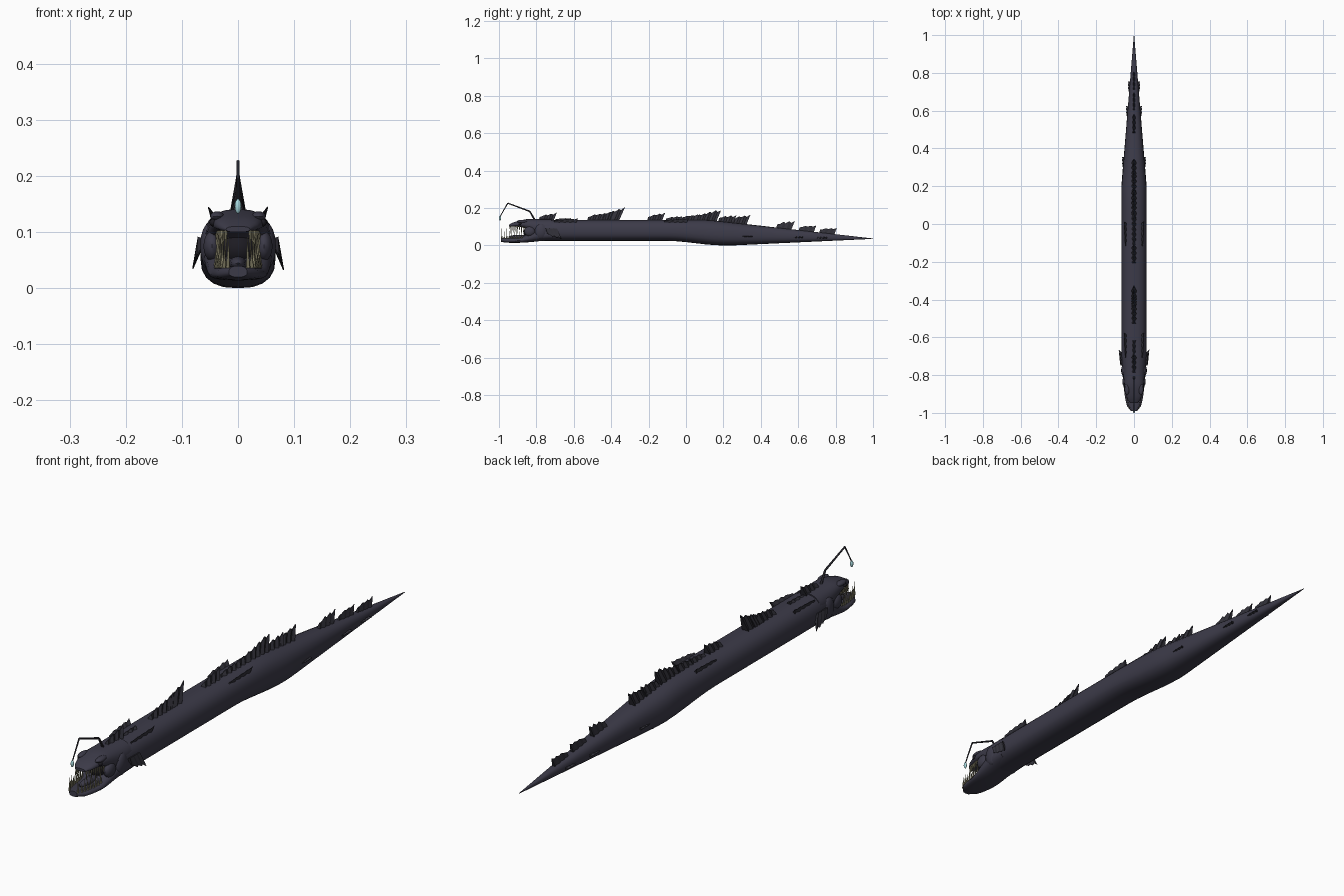
import bpy, bmesh, math, random
from mathutils import Vector, Matrix

random.seed(4)
cube = bpy.data.objects.get("Cube")
if cube:
    bpy.data.objects.remove(cube, do_unlink=True)


def material(name, red, green, blue):
    mat = bpy.data.materials.new(name)
    mat.use_nodes = True
    colour = (red, green, blue, 1)
    mat.diffuse_color = colour
    mat.node_tree.nodes["Principled BSDF"].inputs["Base Color"].default_value = colour
    return mat


skin = material("dark slate skin", 0.045, 0.043, 0.066)
fin_skin = material("dark fin", 0.032, 0.031, 0.042)
black = material("black throat", 0.012, 0.011, 0.016)
ivory = material("aged ivory", 0.26, 0.24, 0.15)
glow = material("pale cyan glow", 0.38, 0.68, 0.72)


def finish(name, bm, mat, smooth=False):
    bmesh.ops.recalc_face_normals(bm, faces=bm.faces)
    mesh = bpy.data.meshes.new(name)
    bm.to_mesh(mesh)
    bm.free()
    mesh.materials.append(mat)
    part = bpy.data.objects.new(name, mesh)
    bpy.context.collection.objects.link(part)
    if smooth:
        bpy.ops.object.select_all(action="DESELECT")
        part.select_set(True)
        bpy.context.view_layer.objects.active = part
        bpy.ops.object.shade_smooth_by_angle(angle=math.radians(40))


def lerp(a, b, t):
    return a + (b - a) * t


# Progress of value from start to end, held between zero and one
def ramp(value, start, end):
    return min(1, max(0, (value - start) / (end - start)))


def ease(value, start, end):
    t = ramp(value, start, end)
    return t * t * (3 - 2 * t)


def rounded(v):
    return math.copysign(abs(v) ** 0.8, v)


# Join a list of equal vertex rings and cap both ends
def bridge(bm, rings):
    count = len(rings[0])
    for a, b in zip(rings, rings[1:]):
        for i in range(count):
            j = (i + 1) % count
            bm.faces.new((a[i], a[j], b[j], b[i]))
    bm.faces.new(rings[0])
    bm.faces.new(rings[-1])


# Rounded sections along the length; width, bottom and top are functions of y
def loft(name, start, end, width, bottom, top, mat, steps=12, sides=20):
    bm = bmesh.new()
    rings = []
    for step in range(steps + 1):
        y = lerp(start, end, step / steps)
        low, high = bottom(y), top(y)
        middle = lerp(low, high, 0.42)
        ring = []
        for i in range(sides):
            angle = math.tau * i / sides
            across, rise = rounded(math.cos(angle)), rounded(math.sin(angle))
            reach = high - middle if rise > 0 else middle - low
            ring.append(bm.verts.new((width(y) * across, y, middle + rise * reach)))
        rings.append(ring)
    bridge(bm, rings)
    finish(name, bm, mat, True)


# Pleated fin: rising spines swept back, with thinner, shorter webs between
def fin(name, base, up, height, length=0.08, thick=0.008, spines=4):
    bm = bmesh.new()
    up = Vector(up).normalized()
    side = up.cross(Vector((0, 1, 0))).normalized()
    rows = []
    columns = 2 * spines - 1
    for k in range(columns):
        along = k / (columns - 1)
        web = k % 2
        rise = height * lerp(0.4, 1, math.sqrt(along)) * random.uniform(0.9, 1)
        if web:
            rise *= 0.8
        t = thick * (0.5 if web else 1)
        foot = Vector(base(along * length)) - up * 0.01
        tip = foot + up * (rise + 0.01) + Vector((0, rise / 2, 0))
        corners = (foot + side * t, tip + side * t / 8, tip - side * t / 8, foot - side * t)
        rows.append([bm.verts.new(corner) for corner in corners])
    bridge(bm, rows)
    finish(name, bm, fin_skin)


# Tapered rod or spike between two points
def spike(bm, a, b, thick, thin=0, segments=6):
    a, b = Vector(a), Vector(b)
    turn = (b - a).to_track_quat("Z", "Y").to_matrix().to_4x4()
    bmesh.ops.create_cone(bm, cap_ends=True, segments=segments, radius1=thick, radius2=thin,
                          depth=(b - a).length, matrix=Matrix.Translation((a + b) / 2) @ turn)


def ellipsoid(name, centre, radii, mat):
    bm = bmesh.new()
    place = Matrix.Translation(centre) @ Matrix.Diagonal((*radii, 1))
    bmesh.ops.create_uvsphere(bm, u_segments=14, v_segments=8, radius=1, matrix=place)
    finish(name, bm, mat, True)


# Long body: even at first, belly dipping in the middle, then a straight taper
def body_width(y):
    return lerp(0.067, 0.001, ramp(y, 0.2, 1)) * lerp(0.9, 1, ease(y, -0.8, -0.7))


def body_bottom(y):
    return lerp(0.024, 0, ease(y, -0.1, 0.2)) + lerp(0, 0.035, ramp(y, 0.25, 1))


def body_top(y):
    return lerp(0.137, 0.037, ramp(y, 0.12, 1))


loft("body", -0.8, 1, body_width, body_bottom, body_top, skin, steps=36)


# Head: skull and lower jaw, both blunt ovals from above, parted by the mouth
def skull_width(y):
    return 0.061 * ramp(y, -0.95, -0.75) ** 0.25


def skull_bottom(y):
    return lerp(0.1, 0.045, ease(y, -0.9, -0.75))


def skull_top(y):
    return lerp(0.104, 0.141, ramp(y, -0.95, -0.85) ** 0.5)


def jaw_width(y):
    return 0.064 * ramp(y, -0.99, -0.75) ** 0.25


def jaw_bottom(y):
    return lerp(0.02, 0.014, ramp(y, -0.99, -0.96)) + lerp(0, 0.014, ease(y, -0.9, -0.7))


def jaw_top(y):
    return lerp(0.04, 0.1, ease(y, -0.9, -0.77))


loft("skull", -0.947, -0.72, skull_width, skull_bottom, skull_top, skin)
loft("lower_jaw", -0.989, -0.71, jaw_width, jaw_bottom, jaw_top, skin)
ellipsoid("throat", (0, -0.83, 0.07), (0.037, 0.04, 0.034), black)
ellipsoid("tongue", (0, -0.89, 0.044), (0.016, 0.06, 0.013), skin)

# Cheeks, gill covers, brows, eyes and paired fins
for s, label in ((1, "left"), (-1, "right")):
    ellipsoid(label + "_cheek", (s * 0.046, -0.835, 0.075), (0.016, 0.03, 0.027), skin)
    ellipsoid(label + "_gill_cover", (s * 0.05, -0.775, 0.075), (0.018, 0.035, 0.042), skin)
    ellipsoid(label + "_brow", (s * 0.037, -0.875, 0.128), (0.013, 0.03, 0.009), skin)
    ellipsoid(label + "_eye", (s * 0.044, -0.888, 0.117), (0.007, 0.009, 0.007), black)
    fin(label + "_pectoral_fin", lambda d: (s * 0.067, d - 0.75, 0.08), (s * 0.3, 0, -1),
        0.05, length=0.06)
    for y, place in ((-0.71, "front"), (-0.12, "middle")):
        fin(f"{label}_{place}_shoulder_fin", lambda d: (s * 0.042, y + d, 0.123),
            (s, 0, 2), 0.025, length=0.12, spines=5)
    for y, place in ((0.3, "hip"), (0.57, "tail"), (0.7, "rear_tail")):
        fin(f"{label}_{place}_fin", lambda d: (
            s * body_width(y + d) * 0.95, y + d, lerp(body_bottom(y), body_top(y), 0.4)),
            (s, 0, 0), 0.012, length=0.05)

# Ragged fins along the back: where each starts and how tall it grows
back_fins = ((-0.79, 0.04), (-0.7, 0.01), (-0.53, 0.04), (-0.48, 0.05), (-0.44, 0.07),
             (-0.21, 0.04), (-0.11, 0.02), (-0.03, 0.03), (0.03, 0.04), (0.08, 0.06),
             (0.17, 0.04), (0.24, 0.05), (0.48, 0.045), (0.6, 0.035), (0.71, 0.035))
for number, (y, height) in enumerate(back_fins):
    fin(f"back_fin_{number}", lambda d: (0, y + d, body_top(y + d)), (0, 0, 1), height,
        thick=lerp(0.016, 0.008, ramp(y, 0.2, 0.6)))

# Long needle teeth following the edge of both jaws
bm = bmesh.new()
rows = 9
for s in (1, -1):
    for i in range(rows):
        tall = 0.036 if i % 2 else 0.052
        y = lerp(-0.985, -0.865, i / rows)
        x = s * jaw_width(y) * 0.75
        spike(bm, (x, y, 0.036), (x * 0.9, y, 0.04 + tall), 0.004)
        y = lerp(-0.94, -0.85, i / rows)
        x = s * skull_width(y) * 0.75
        spike(bm, (x, y, 0.103), (x, y, 0.1 - tall * 0.8), 0.0035)
finish("teeth", bm, ivory)

# Lure: bent stalk and glowing drop
bm = bmesh.new()
root, knee, elbow, end = ((0, -0.805, 0.13), (0, -0.835, 0.182),
                          (0, -0.953, 0.226), (0, -0.993, 0.156))
spike(bm, root, knee, 0.005, 0.004)
spike(bm, knee, elbow, 0.004, 0.003)
spike(bm, elbow, end, 0.003, 0.002)
finish("lure_stalk", bm, fin_skin)
ellipsoid("lure_bulb", (0, -0.994, 0.146), (0.006, 0.006, 0.013), glow)
